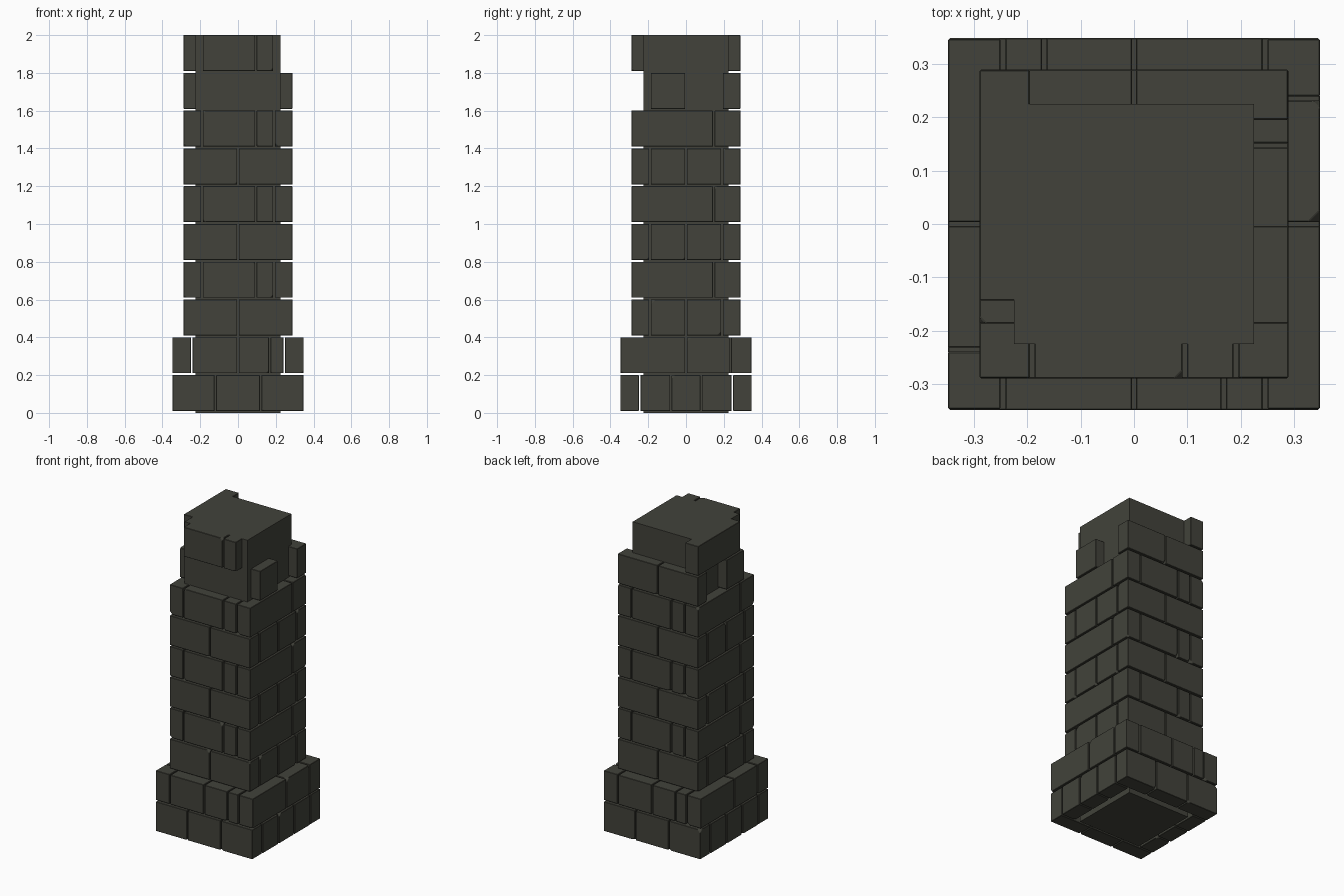
import bpy, bmesh, math, random
from mathutils import Matrix

if "Cube" in bpy.data.objects:
    bpy.data.objects.remove(bpy.data.objects["Cube"])

random.seed(4)
stone = bpy.data.materials.new("dark stone")
stone.diffuse_color = (0.054, 0.055, 0.043, 1)
stone.use_nodes = True
stone.node_tree.nodes["Principled BSDF"].inputs["Base Color"].default_value = stone.diffuse_color


def block(name, x0, x1, y0, y1, z0, z1, chips=0, turn=0.0):
    """Box between limits, with a few chipped corners, turned about z."""
    bm = bmesh.new()
    bmesh.ops.create_cube(bm, size=1)
    bmesh.ops.scale(bm, vec=(x1 - x0, y1 - y0, z1 - z0), verts=bm.verts)
    bmesh.ops.translate(bm, vec=((x0 + x1) / 2, (y0 + y1) / 2, (z0 + z1) / 2), verts=bm.verts)
    for v in random.sample(list(bm.verts), chips):
        bmesh.ops.bevel(bm, geom=[v], offset=random.uniform(0.01, 0.022),
                        segments=1, affect='VERTICES')
    if chips:  # worn edges
        bmesh.ops.bevel(bm, geom=list(bm.edges), offset=0.002, segments=1,
                        affect='EDGES', clamp_overlap=True)
    bmesh.ops.rotate(bm, cent=(0, 0, 0), matrix=Matrix.Rotation(turn, 3, 'Z'), verts=bm.verts)
    bmesh.ops.recalc_face_normals(bm, faces=bm.faces)
    mesh = bpy.data.meshes.new(name)
    bm.to_mesh(mesh)
    bm.free()
    mesh.materials.append(stone)
    bpy.context.collection.objects.link(bpy.data.objects.new(name, mesh))


G = 0.004  # half joint


def wall(row, side, outer, inner, spans):
    """One course of bricks along a side; each span runs along that side."""
    z0, z1 = row * 0.2 + 0.01, row * 0.2 + 0.2
    turn = math.pi if side in ("back", "left") else 0
    for i, (a, b) in enumerate(spans):
        name = f"brick_{row}_{side}_{i}"
        chips = random.choice((1, 1, 2))
        if side in ("front", "back"):
            block(name, a + G, b - G, -outer, -inner, z0, z1, chips, turn)
        else:
            block(name, inner, outer, a + G, b - G, z0, z1, chips, turn)


def course(row, outer, inner, front, right, back=None, left=None):
    """Back and left repeat front and right, half a turn round."""
    wall(row, "front", outer, inner, front)
    wall(row, "right", outer, inner, right)
    wall(row, "back", outer, inner, front if back is None else back)
    wall(row, "left", outer, inner, right if left is None else left)


# Solid core
block("core", -0.225, 0.225, -0.225, 0.225, 0, 2)

# Wide base courses
course(0, 0.348, 0.25, [(-0.35, -0.12), (-0.12, 0.12), (0.12, 0.35)],
       [(-0.245, -0.08), (-0.08, 0.08), (0.08, 0.245)])
course(1, 0.348, 0.25, [(-0.245, 0), (0, 0.168), (0.168, 0.245)],
       [(-0.35, 0), (0, 0.235), (0.235, 0.35)])

# Shaft courses in two alternating bonds
even_front = [(-0.292, 0), (0, 0.292)]
even_right = [(-0.19, 0), (0, 0.19)]
odd_front = [(-0.19, 0.095), (0.095, 0.19)]
odd_right = [(-0.292, 0.147), (0.147, 0.292)]
for row in range(2, 8):
    if row % 2 == 0:
        course(row, 0.289, 0.195, even_front, even_right)
    else:
        course(row, 0.289, 0.195, odd_front, odd_right)

# Ruined top courses with bricks missing
course(8, 0.289, 0.195, [], even_right[:1], back=even_front, left=even_right[1:])
course(9, 0.289, 0.195, odd_front, [], back=[], left=odd_right[:1])
